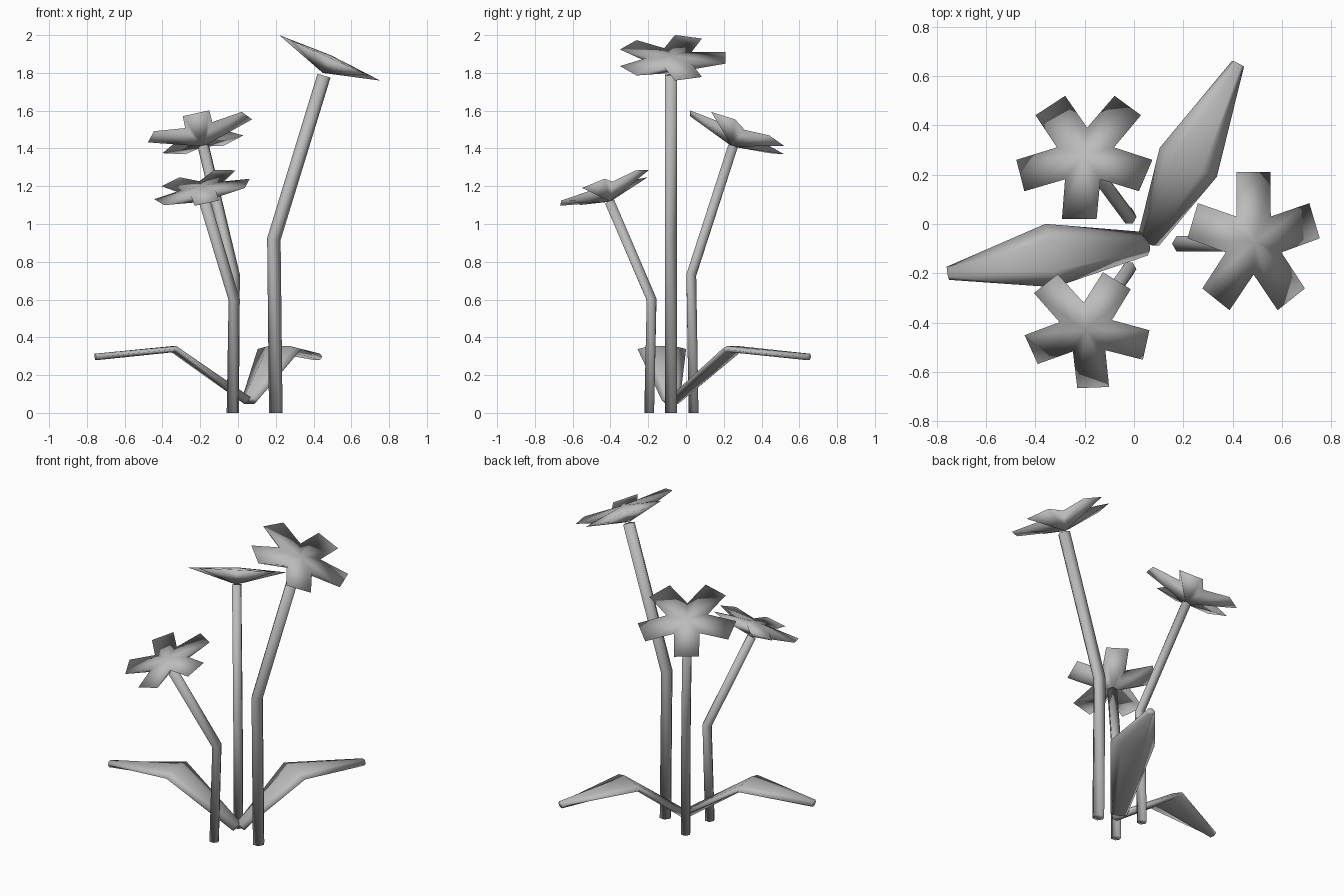
import bpy
import bmesh
from math import cos, sin, pi, radians
from mathutils import Vector

cube = bpy.data.objects.get("Cube")
if cube:
    bpy.data.objects.remove(cube)

GREY = (0.5, 0.5, 0.5, 1.0)
grey = bpy.data.materials.new("plain_grey")
grey.use_nodes = True
grey.diffuse_color = GREY
grey.node_tree.nodes["Principled BSDF"].inputs["Base Color"].default_value = GREY


def finish(name, bm):
    """Turn a bmesh into a smooth-shaded object with the shared material."""
    bmesh.ops.recalc_face_normals(bm, faces=bm.faces)
    for face in bm.faces:
        face.smooth = True
    mesh = bpy.data.meshes.new(name)
    bm.to_mesh(mesh)
    bm.free()
    mesh.materials.append(grey)
    obj = bpy.data.objects.new(name, mesh)
    bpy.context.collection.objects.link(obj)
    return obj


def tube(name, path, sizes, side, twists=(0, 0, 0), sides=6):
    """Capped tube along a path; sizes are (half width, half thickness) per ring."""
    bm = bmesh.new()
    points = [Vector(p) for p in path]
    rings = []
    for i, p in enumerate(points):
        before = (p - points[max(i - 1, 0)]).normalized()
        after = (points[min(i + 1, len(points) - 1)] - p).normalized()
        tangent = (before + after).normalized()
        across = (side - tangent * side.dot(tangent)).normalized()
        up = tangent.cross(across)
        wide, thick = sizes[i]
        ring = []
        for k in range(sides):
            a = 2 * pi * k / sides + radians(twists[i])
            ring.append(bm.verts.new(p + across * wide * cos(a) + up * thick * sin(a)))
        rings.append(ring)
    for low, high in zip(rings, rings[1:]):
        for k in range(sides):
            n = (k + 1) % sides
            bm.faces.new((low[k], low[n], high[n], high[k]))
    bm.faces.new(rings[0][::-1])
    bm.faces.new(rings[-1])
    return finish(name, bm)


def flower(name, centre, normal, first, scale):
    """Five-petal star, almost flat on top and conical underneath."""
    bm = bmesh.new()
    c, n = Vector(centre), Vector(normal).normalized()
    u = Vector(first)
    u = (u - n * u.dot(n)).normalized()
    v = n.cross(u)
    reach, half, notch = 0.285 * scale, 0.075 * scale, 0.13 * scale
    rim = []
    for k in range(5):
        a = 2 * pi * k / 5
        out, across = u * cos(a) + v * sin(a), v * cos(a) - u * sin(a)
        b = a + pi / 5
        rim += [bm.verts.new(c + out * reach - across * half),
                bm.verts.new(c + out * reach + across * half),
                bm.verts.new(c + (u * cos(b) + v * sin(b)) * notch)]
    top = bm.verts.new(c + n * 0.015 * scale)
    bottom = bm.verts.new(c - n * 0.088 * scale)
    for i, p in enumerate(rim):
        q = rim[(i + 1) % len(rim)]
        bm.faces.new((top, p, q))
        bm.faces.new((bottom, q, p))
    return finish(name, bm)


# Stems: upright foot, one bend, then a lean towards the flower
X = Vector((1, 0, 0))
stems = {
    "tall_stem": ([(0.20, -0.08, 0), (0.19, -0.08, 0.92), (0.455, -0.08, 1.785)], 0.036),
    "back_stem": ([(-0.025, 0.04, 0), (-0.02, 0.028, 0.73), (-0.183, 0.248, 1.41)], 0.03),
    "front_stem": ([(-0.03, -0.195, 0), (-0.02, -0.182, 0.6), (-0.176, -0.403, 1.115)], 0.03),
}
for name, (path, r) in stems.items():
    tube(name, path, [(r, r)] * 3, X, twists=(60, 0, 0))

# Flowers facing along their stems
flower("tall_flower", (0.485, -0.075, 1.88), (0.41, 0, 0.91), (0, 1, 0), 1.0)
flower("back_flower", (-0.20, 0.275, 1.487), (-0.22, 0.41, 1), (0, -1, 0), 0.96)
flower("front_flower", (-0.192, -0.427, 1.19), (-0.2, -0.36, 1), (0.04, -1, 0), 0.88)

# Leaves: narrow foot, broad flat bend, narrow drooping tip
leaf_sizes = [(0.048, 0.026), (0.13, 0.019), (0.027, 0.02)]
leaves = {
    "right_leaf": [(0.05, -0.08, 0.065), (-0.34, -0.128, 0.338), (-0.755, -0.2, 0.296)],
    "back_leaf": [(0.06, -0.065, 0.065), (0.22, 0.25, 0.338), (0.422, 0.65, 0.296)],
}
for name, path in leaves.items():
    run = Vector(path[2]) - Vector(path[0])
    tube(name, path, leaf_sizes, Vector((-run.y, run.x, 0)).normalized())
